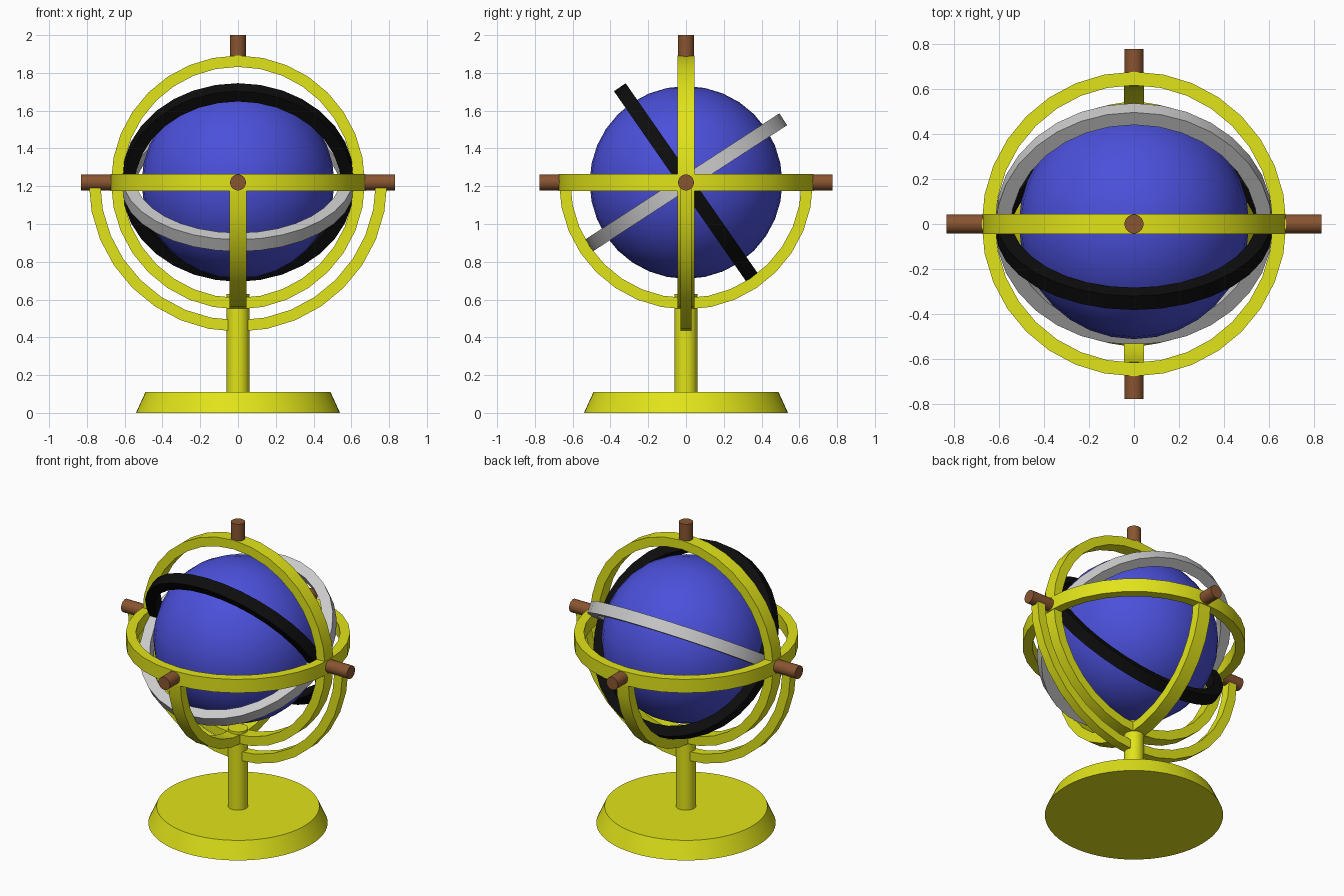
import bpy, bmesh
from math import sin, cos, pi, radians
from mathutils import Matrix

if "Cube" in bpy.data.objects:
    bpy.data.objects.remove(bpy.data.objects["Cube"])

CENTRE = Matrix.Translation((0, 0, 1.22))


def material(name, rgb):
    m = bpy.data.materials.new(name)
    m.diffuse_color = (*rgb, 1)
    m.use_nodes = True
    m.node_tree.nodes["Principled BSDF"].inputs["Base Color"].default_value = m.diffuse_color
    return m


YELLOW = material("yellow", (0.75, 0.77, 0.01))
BLUE = material("blue", (0.07, 0.08, 0.7))
BROWN = material("brown", (0.25, 0.09, 0.03))
BLACK = material("black", (0.004, 0.004, 0.004))


def finish(bm, name, mat, matrix, angle=30):
    bmesh.ops.recalc_face_normals(bm, faces=bm.faces)
    me = bpy.data.meshes.new(name)
    bm.to_mesh(me)
    bm.free()
    ob = bpy.data.objects.new(name, me)
    bpy.context.collection.objects.link(ob)
    ob.matrix_world = matrix
    if mat:
        me.materials.append(mat)
    bpy.ops.object.select_all(action='DESELECT')
    ob.select_set(True)
    bpy.context.view_layer.objects.active = ob
    bpy.ops.object.shade_smooth_by_angle(angle=radians(angle))
    return ob


def band(name, outer, inner, width, mat, rot, half=False, segs=32):
    """Flat-sided ring around local z; half keeps only the local -y side."""
    bm = bmesh.new()
    n = segs // 2 + 1 if half else segs
    loops = []
    for i in range(n):
        a = -2 * pi * i / segs
        loops.append([bm.verts.new((r * cos(a), r * sin(a), z)) for r, z in (
            (inner, -width / 2), (outer, -width / 2), (outer, width / 2), (inner, width / 2))])
    for i in range(n - 1 if half else n):
        p, q = loops[i], loops[(i + 1) % n]
        for k in range(4):
            j = (k + 1) % 4
            bm.faces.new((p[k], p[j], q[j], q[k]))
    if half:
        bm.faces.new(loops[0])
        bm.faces.new(loops[-1])
    finish(bm, name, mat, CENTRE @ rot)


def cone(name, r1, r2, z1, z2, mat, matrix=Matrix(), segs=32):
    bm = bmesh.new()
    bmesh.ops.create_cone(bm, cap_ends=True, segments=segs, radius1=r1, radius2=r2,
                          depth=z2 - z1, matrix=Matrix.Translation((0, 0, (z1 + z2) / 2)))
    finish(bm, name, mat, matrix)


def rx(deg):
    return Matrix.Rotation(radians(deg), 4, 'X')


def rz(deg):
    return Matrix.Rotation(radians(deg), 4, 'Z')


# Stand
cone("base", 0.54, 0.49, 0, 0.11, YELLOW, segs=64)
cone("post", 0.06, 0.06, 0.1, 0.63, YELLOW)
band("support_arm", 0.79, 0.73, 0.06, YELLOW, rx(90), half=True)

# Globe
bm = bmesh.new()
bmesh.ops.create_uvsphere(bm, u_segments=32, v_segments=16, radius=0.51)
finish(bm, "globe", BLUE, CENTRE)

# Outer frame
band("horizon_ring", 0.675, 0.615, 0.09, YELLOW, Matrix())
band("meridian_ring", 0.672, 0.612, 0.09, YELLOW, rx(90))
band("lower_cradle", 0.672, 0.612, 0.09, YELLOW, rz(90) @ rx(90), half=True)

# Tilted inner rings
band("black_ring", 0.614, 0.548, 0.075, BLACK, rx(-55.2))
band("grey_ring", 0.614, 0.548, 0.075, None, rx(33))

# Axis pins
cone("top_pin", 0.042, 0.042, 0.64, 0.78, BROWN, CENTRE)
for name, turn, end in (("right_pin", 90, 0.83), ("back_pin", 180, 0.775),
                        ("left_pin", 270, 0.83), ("front_pin", 0, 0.775)):
    cone(name, 0.042, 0.042, 0.64, end, BROWN, CENTRE @ rz(turn) @ rx(90))
